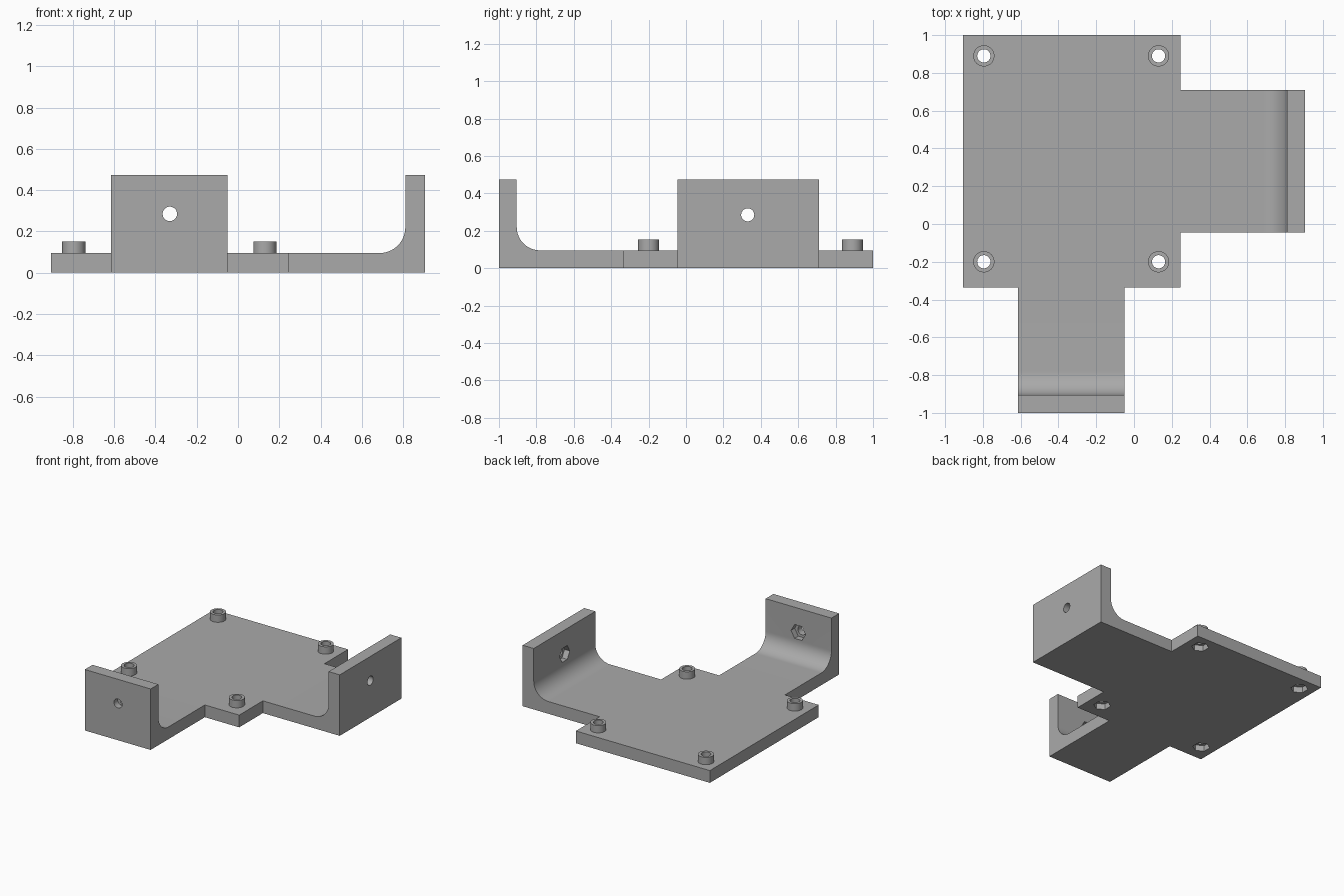
import bpy, bmesh, math
from mathutils import Matrix, Vector

scene = bpy.context.scene
if "Cube" in bpy.data.objects:
    bpy.data.objects.remove(bpy.data.objects["Cube"])

# Material
grey = bpy.data.materials.new("plain grey")
grey.use_nodes = True
colour = (0.4, 0.4, 0.4, 1)
grey.diffuse_color = colour
grey.node_tree.nodes["Principled BSDF"].inputs["Base Color"].default_value = colour

# Shared dimensions
THICK, TALL, FILLET = 0.095, 0.473, 0.125
BORE, NUT, NUT_DEPTH = 0.035, 0.062, 0.045
BOLT_Z = 0.285
LEFT, RIGHT, FRONT, BACK = -0.905, 0.245, -0.335, 1.0


def finish(name, bm):
    bmesh.ops.recalc_face_normals(bm, faces=bm.faces[:])
    mesh = bpy.data.meshes.new(name)
    bm.to_mesh(mesh)
    bm.free()
    mesh.materials.append(grey)
    obj = bpy.data.objects.new(name, mesh)
    scene.collection.objects.link(obj)
    return obj


def prism(name, points, shift):
    """Extrude a closed outline along a vector."""
    bm = bmesh.new()
    face = bm.faces.new([bm.verts.new(p) for p in points])
    new = bmesh.ops.extrude_face_region(bm, geom=[face])["geom"]
    verts = [g for g in new if isinstance(g, bmesh.types.BMVert)]
    bmesh.ops.translate(bm, vec=shift, verts=verts)
    return finish(name, bm)


def rod(name, centre, direction, radius, length, sides=48, spin=0):
    """Cylinder or hexagon centred on a point, along a direction."""
    bm = bmesh.new()
    turn = Vector(direction).to_track_quat("Z", "Y").to_matrix().to_4x4()
    bmesh.ops.create_cone(bm, cap_ends=True, segments=sides, radius1=radius,
                          radius2=radius, depth=length,
                          matrix=Matrix.Translation(centre) @ turn @ Matrix.Rotation(spin, 4, "Z"))
    return finish(name, bm)


def combine(body, tool, operation):
    """Apply a boolean and discard the tool."""
    mod = body.modifiers.new("join", "BOOLEAN")
    mod.operation, mod.solver, mod.object = operation, "EXACT", tool
    bpy.context.view_layer.objects.active = body
    bpy.ops.object.modifier_apply(modifier=mod.name)
    bpy.data.objects.remove(tool)


def arm_profile(start, end):
    """L-shaped section, with a rounded inner corner, as (distance, height)."""
    inner = end - THICK
    arc = [(inner - FILLET + FILLET * math.sin(a), THICK + FILLET - FILLET * math.cos(a))
           for a in (math.pi / 2 * i / 16 for i in range(17))]
    return [(start, 0), (end, 0), (end, TALL), (inner, TALL)] + arc[::-1] + [(start, THICK)]


# Base plate
bracket = prism("bracket", [(LEFT, FRONT, 0), (RIGHT, FRONT, 0), (RIGHT, BACK, 0), (LEFT, BACK, 0)],
                (0, 0, THICK))

# Side arm and front arm, each with an upright flange
side = [(d, -0.045, z) for d, z in arm_profile(RIGHT, 0.905)]
combine(bracket, prism("side_arm", side, (0, 0.755, 0)), "UNION")
front = [(-0.615, -d, z) for d, z in arm_profile(-FRONT, 1.0)]
combine(bracket, prism("front_arm", front, (0.565, 0, 0)), "UNION")

# Standoff collars with through bores and nut pockets underneath
for x in (-0.795, 0.13):
    for y in (-0.2, 0.89):
        combine(bracket, rod("collar", (x, y, 0.101), (0, 0, 1), 0.056, 0.102), "UNION")
        combine(bracket, rod("bore", (x, y, 0.1), (0, 0, 1), BORE, 0.4), "DIFFERENCE")
        combine(bracket, rod("pocket", (x, y, 0), (0, 0, 1), NUT, 2 * NUT_DEPTH, 6), "DIFFERENCE")

# Flange bores with nut pockets on the inner faces
for outer, axis in (((0.905, 0.33, BOLT_Z), (1, 0, 0)), ((-0.33, -1.0, BOLT_Z), (0, -1, 0))):
    inner = Vector(outer) - Vector(axis) * THICK
    combine(bracket, rod("bore", outer, axis, BORE, 0.4), "DIFFERENCE")
    combine(bracket, rod("pocket", inner, axis, NUT, 2 * NUT_DEPTH, 6, math.pi / 2), "DIFFERENCE")

# Smooth the fillets and round walls, keep the edges sharp
bpy.ops.object.select_all(action="DESELECT")
bracket.select_set(True)
bpy.context.view_layer.objects.active = bracket
bpy.ops.object.shade_smooth_by_angle(angle=math.radians(30))
